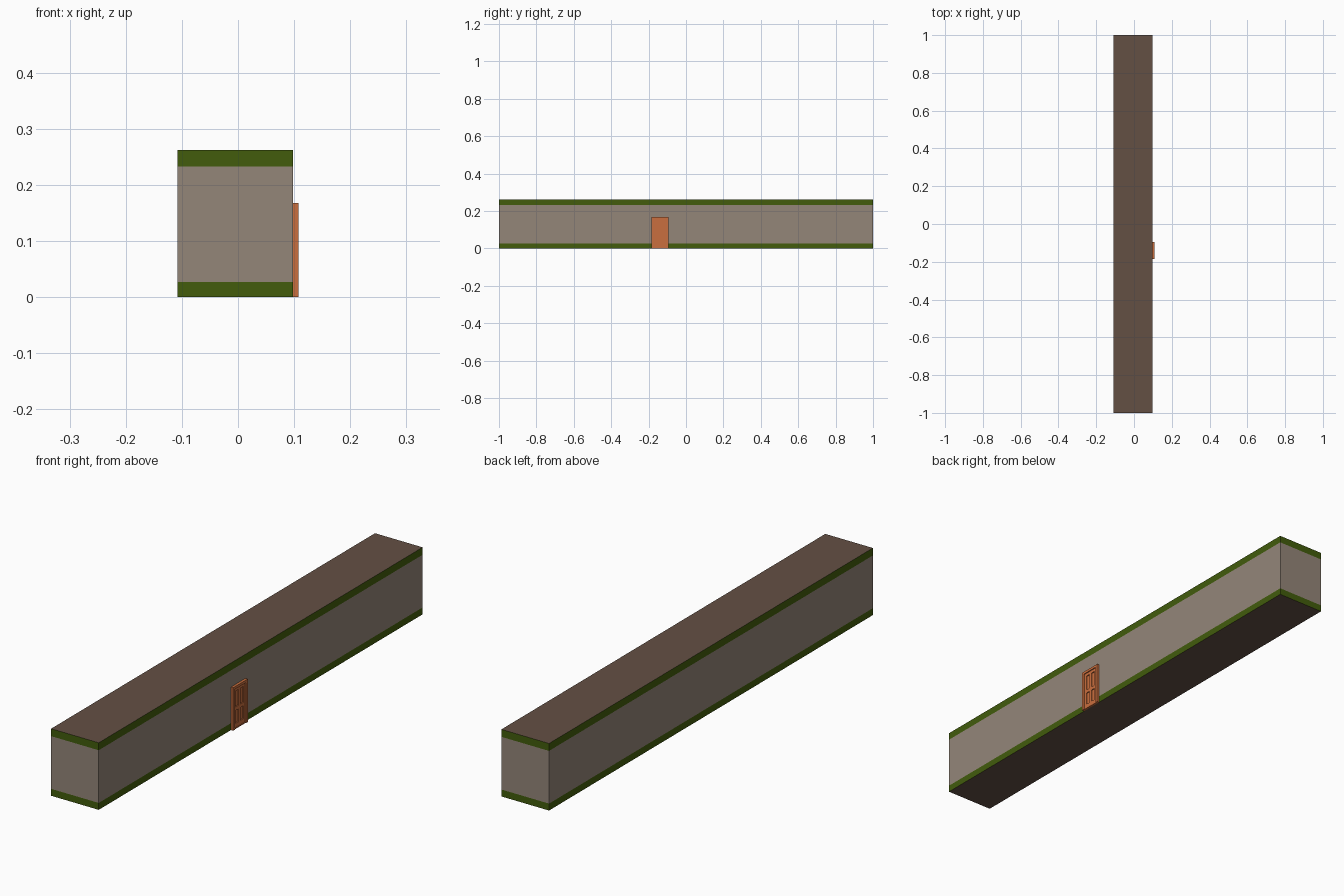
import bpy, bmesh
from mathutils import Vector

if "Cube" in bpy.data.objects:
    bpy.data.objects.remove(bpy.data.objects["Cube"])


def material(name, rgb):
    m = bpy.data.materials.new(name)
    lin = [((c / 255 + 0.055) / 1.055) ** 2.4 if c > 10 else c / 255 / 12.92 for c in rgb]
    m.diffuse_color = (*lin, 1)
    m.use_nodes = True
    m.node_tree.nodes["Principled BSDF"].inputs["Base Color"].default_value = m.diffuse_color
    return m


WALL = material("warm grey wall", (148, 134, 121))
GREEN = material("green trim", (66, 92, 12))
BROWN = material("brown floor and ceiling", (100, 80, 68))
WOOD = material("orange wood", (202, 111, 62))


def finish(name, bm, mats):
    me = bpy.data.meshes.new(name)
    bm.to_mesh(me)
    bm.free()
    for m in mats:
        me.materials.append(m)
    ob = bpy.data.objects.new(name, me)
    bpy.context.collection.objects.link(ob)
    return ob


def add_box(bm, lo, hi):
    lo, hi = Vector(lo), Vector(hi)
    vs = bmesh.ops.create_cube(bm, size=1)["verts"]
    for v in vs:
        v.co = (lo + hi) / 2 + v.co * (hi - lo)
    return vs


# Corridor shell: long box cut into wall and trim bands
X0, X1, H = -0.108, 0.098, 0.262
SKIRT, CORNICE = 0.027, 0.233
bm = bmesh.new()
add_box(bm, (X0, -1, 0), (X1, 1, H))
for z in (SKIRT, CORNICE):
    bmesh.ops.bisect_plane(bm, geom=bm.verts[:] + bm.edges[:] + bm.faces[:],
                           plane_co=(0, 0, z), plane_no=(0, 0, 1))
bm.normal_update()
for f in bm.faces:
    z = f.calc_center_median().z
    if abs(f.normal.z) > 0.5:
        f.material_index = 2
    elif z < SKIRT or z > CORNICE:
        f.material_index = 1
finish("corridor", bm, [WALL, GREEN, BROWN])

# Door on the right wall
Y0, Y1, TOP = -0.184, -0.094, 0.168
MID = (Y0 + Y1) / 2

# Door casing: two jambs, head and sill
bm = bmesh.new()
add_box(bm, (X1 - 0.002, Y0, 0), (0.108, Y0 + 0.010, TOP))
add_box(bm, (X1 - 0.002, Y1 - 0.010, 0), (0.108, Y1, TOP))
add_box(bm, (X1 - 0.002, Y0 + 0.010, TOP - 0.010), (0.108, Y1 - 0.010, TOP))
add_box(bm, (X1 - 0.002, Y0 + 0.010, 0), (0.106, Y1 - 0.010, 0.004))
finish("door_casing", bm, [WOOD])

# Door leaf: thin slab with raised stiles and rails around four panels
A, B = Y0 + 0.010, Y1 - 0.010
bm = bmesh.new()
add_box(bm, (X1 - 0.002, A, 0.004), (0.1, B, TOP - 0.010))
for lo, hi in ((A, A + 0.010), (MID - 0.005, MID + 0.005), (B - 0.010, B)):
    add_box(bm, (0.1, lo, 0.004), (0.104, hi, TOP - 0.010))
for lo, hi in ((0.004, 0.020), (0.070, 0.084), (TOP - 0.022, TOP - 0.010)):
    for y0, y1 in ((A + 0.010, MID - 0.005), (MID + 0.005, B - 0.010)):
        add_box(bm, (0.1, y0, lo), (0.104, y1, hi))
finish("door_leaf", bm, [WOOD])
